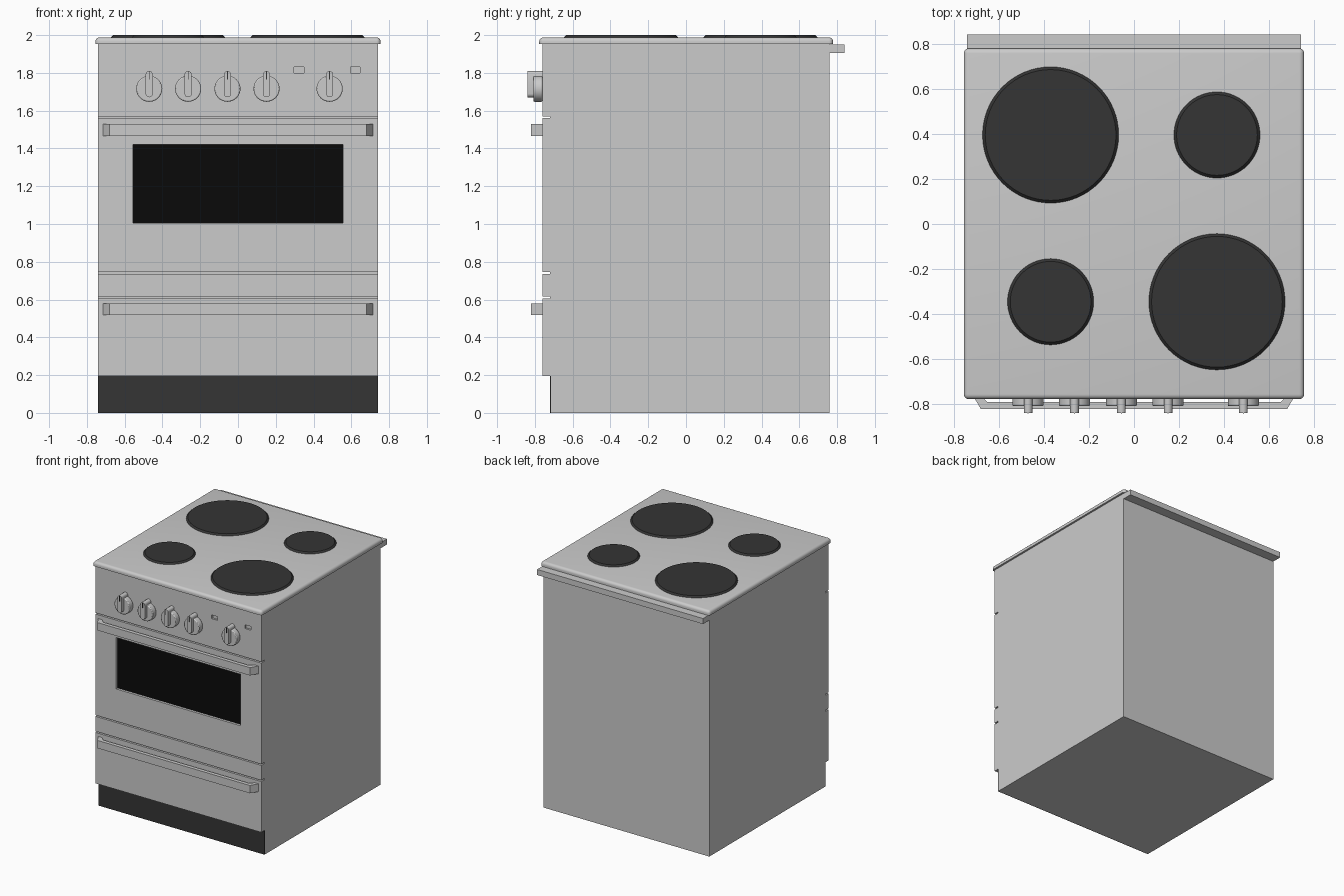
import bpy, bmesh, math
from mathutils import Vector

if "Cube" in bpy.data.objects:
    bpy.data.objects.remove(bpy.data.objects["Cube"])


def material(name, v):
    m = bpy.data.materials.new(name)
    m.diffuse_color = (v, v, v, 1)
    m.use_nodes = True
    m.node_tree.nodes["Principled BSDF"].inputs["Base Color"].default_value = m.diffuse_color
    return m


DARK = material("dark_enamel", 0.035)
BLACK = material("black_glass", 0.003)


def finish(name, bm, mat=None, smooth=False):
    bmesh.ops.recalc_face_normals(bm, faces=bm.faces)
    me = bpy.data.meshes.new(name)
    bm.to_mesh(me)
    bm.free()
    ob = bpy.data.objects.new(name, me)
    bpy.context.collection.objects.link(ob)
    if mat:
        me.materials.append(mat)
    bpy.ops.object.select_all(action='DESELECT')
    ob.select_set(True)
    bpy.context.view_layer.objects.active = ob
    if smooth:
        bpy.ops.object.shade_smooth_by_angle(angle=math.radians(35))
    return ob


def prism(name, points, direction, mat=None, smooth=False):
    """Extrude a closed outline of 3D points along a direction."""
    bm = bmesh.new()
    face = bm.faces.new([bm.verts.new(p) for p in points])
    ext = bmesh.ops.extrude_face_region(bm, geom=[face])
    verts = [g for g in ext['geom'] if isinstance(g, bmesh.types.BMVert)]
    bmesh.ops.translate(bm, verts=verts, vec=Vector(direction))
    return finish(name, bm, mat, smooth)


def box(name, x0, x1, y0, y1, z0, z1, mat=None):
    pts = [(x0, y0, z0), (x1, y0, z0), (x1, y1, z0), (x0, y1, z0)]
    return prism(name, pts, (0, 0, z1 - z0), mat)


def cut(target, cutter):
    mod = target.modifiers.new("cut", 'BOOLEAN')
    mod.operation = 'DIFFERENCE'
    mod.solver = 'EXACT'
    mod.object = cutter
    cutter.hide_render = True
    bpy.context.view_layer.objects.active = target
    bpy.ops.object.modifier_apply(modifier=mod.name)
    bpy.data.objects.remove(cutter)


# Body: side profile with the toe recess and the gaps between door and drawer
W, F = 0.74, -0.76
side = [(0.76, 0), (0.76, 1.952), (F, 1.952)]
for top, bottom in [(1.57, 1.56), (0.745, 0.735), (0.615, 0.605)]:
    side += [(F, top), (F + 0.04, top), (F + 0.04, bottom), (F, bottom)]
side += [(F, 0.195), (-0.715, 0.195), (-0.715, 0)]
body = prism("body", [(-W, y, z) for y, z in side], (2 * W, 0, 0))

# Oven window and indicator recesses
cut(body, box("window_cutter", -0.555, 0.555, F - 0.05, F + 0.025, 1.005, 1.42))
for x in (0.323, 0.621):
    cut(body, box("indicator_cutter", x - 0.026, x + 0.026, F - 0.05, F + 0.015, 1.80, 1.83))
box("oven_window", -0.555, 0.555, F + 0.02, F + 0.024, 1.005, 1.42, BLACK)

# Dark toe kick and rear rail
box("toe_kick", -W, W, -0.72, -0.7149, 0, 0.195, DARK)
box("rear_rail", -W, W, 0.76, 0.84, 1.905, 1.95)

# Hob plate with rounded corners and top edge
bm = bmesh.new()
bmesh.ops.create_cube(bm, size=1)
bmesh.ops.scale(bm, verts=bm.verts, vec=(1.51, 1.556, 0.036))
bmesh.ops.translate(bm, verts=bm.verts, vec=(0, 0.001, 1.970))
edges = [e for e in bm.edges if max(v.co.z for v in e.verts) > 1.97]
bmesh.ops.bevel(bm, geom=edges, offset=0.022, segments=5, profile=0.5, affect='EDGES')
finish("hob_plate", bm, None, True)

# Hot plates with a sloping rim
for name, x, y, r in [("hot_plate_back_left", -0.37, 0.395, 0.304),
                      ("hot_plate_back_right", 0.368, 0.395, 0.193),
                      ("hot_plate_front_left", -0.37, -0.345, 0.193),
                      ("hot_plate_front_right", 0.368, -0.345, 0.304)]:
    bm = bmesh.new()
    bmesh.ops.create_cone(bm, cap_ends=True, segments=64, radius1=r, radius2=r - 0.014, depth=0.014)
    bmesh.ops.translate(bm, verts=bm.verts, vec=(x, y, 1.993))
    finish(name, bm, DARK, True)

# Door and drawer handles: bent bar with slanted ends
half = [(0.65, -0.79), (0.68, F), (0.715, F), (0.68, -0.82)]
outline = half + [(-x, y) for x, y in reversed(half)]
for name, z in [("oven_handle", 1.467), ("drawer_handle", 0.517)]:
    prism(name, [(x, y, z) for x, y in outline], (0, 0, 0.063))

# Control knobs: round base, upright grip and pointer mark
KZ, GR = 1.716, 0.019
for i, x in enumerate((-0.47, -0.264, -0.056, 0.151, 0.485), 1):
    ring = [(math.cos(a * math.tau / 40), math.sin(a * math.tau / 40)) for a in range(40)]
    knob = prism(f"knob_base_{i}", [(x + 0.069 * c, F, KZ + 0.069 * s) for c, s in ring],
                 (0, -0.048, 0), None, True)
    bev = knob.modifiers.new("soft_edge", 'BEVEL')
    bev.width, bev.segments = 0.006, 2
    grip = []
    for k in range(9):
        a = math.pi * k / 8
        grip.append((x + GR * math.cos(a), F, 1.791 + GR * math.sin(a)))
    for k in range(9):
        a = math.pi + math.pi * k / 8
        grip.append((x + GR * math.cos(a), F, 1.69 + GR * math.sin(a)))
    prism(f"knob_grip_{i}", grip, (0, -0.078, 0), None, True)
    box(f"knob_mark_{i}", x - 0.002, x + 0.002, -0.84, -0.837, 1.765, 1.808, DARK)
